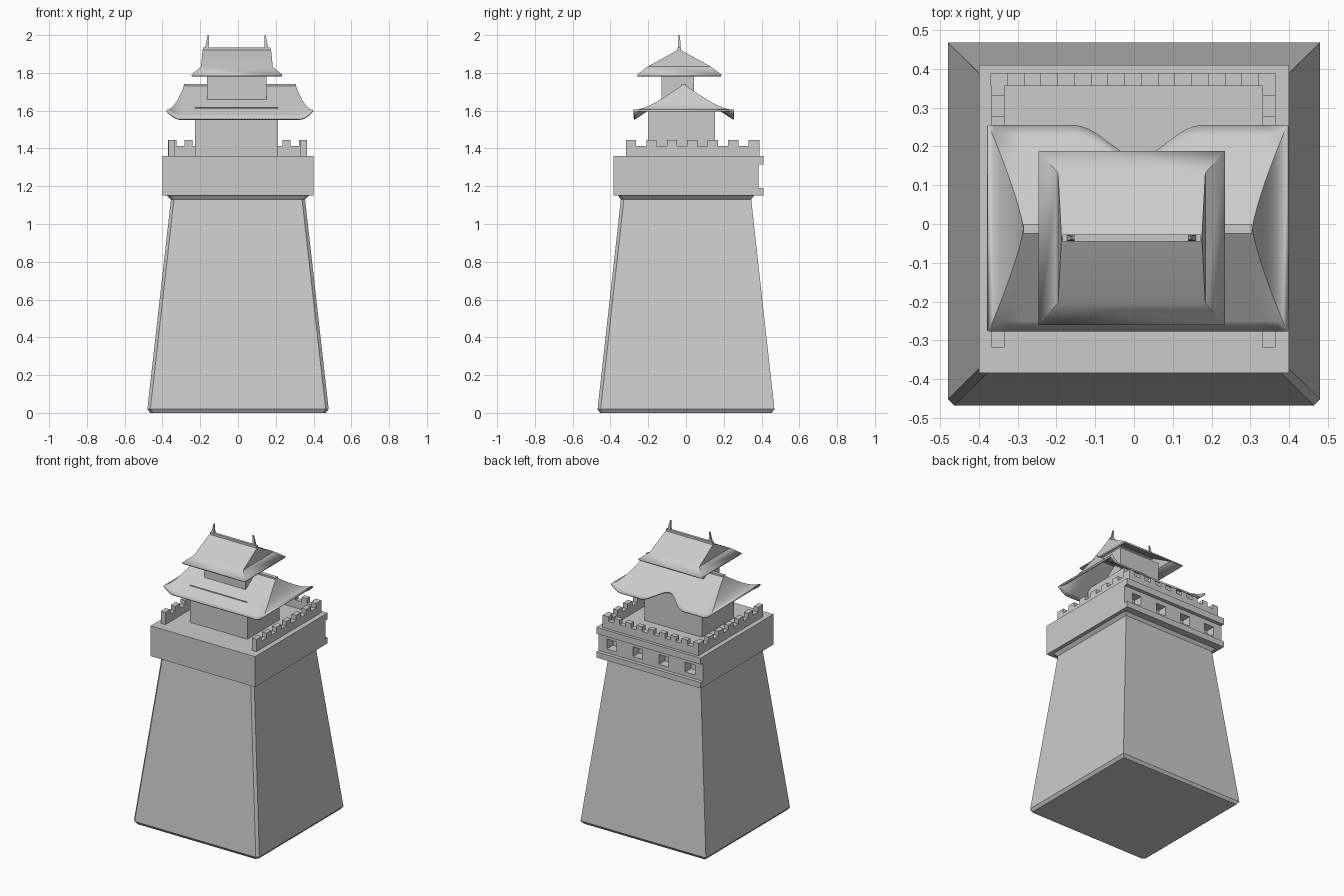
import bpy, bmesh, math

if "Cube" in bpy.data.objects:
    bpy.data.objects.remove(bpy.data.objects["Cube"])


def make(name, verts, faces):
    me = bpy.data.meshes.new(name)
    me.from_pydata(verts, [], faces)
    bm = bmesh.new()
    bm.from_mesh(me)
    bmesh.ops.remove_doubles(bm, verts=bm.verts, dist=0.0005)
    bmesh.ops.recalc_face_normals(bm, faces=bm.faces)
    bm.to_mesh(me)
    bm.free()
    ob = bpy.data.objects.new(name, me)
    bpy.context.collection.objects.link(ob)
    return ob


def box(name, x0, x1, y0, y1, z0, z1):
    v = [(x, y, z) for z in (z0, z1) for x, y in ((x0, y0), (x1, y0), (x1, y1), (x0, y1))]
    return make(name, v, loft_faces(2, 4))


def loft_faces(rings, n):
    f = [tuple(range(n))[::-1], tuple(range((rings - 1) * n, rings * n))]
    for r in range(rings - 1):
        for i in range(n):
            j = (i + 1) % n
            f.append((r * n + i, r * n + j, (r + 1) * n + j, (r + 1) * n + i))
    return f


def roof_finish(ob, angle):
    # thin the sheet downwards and smooth the curved slopes
    m = ob.modifiers.new("thickness", 'SOLIDIFY')
    m.thickness = 0.01
    m.offset = -1
    bpy.ops.object.select_all(action='DESELECT')
    ob.select_set(True)
    bpy.context.view_layer.objects.active = ob
    bpy.ops.object.shade_smooth_by_angle(angle=math.radians(angle))


# Tapered stone base: bevelled foot, flared top, front corners chamfered
verts = []
c = 0.016
for hx, hy, z in ((0.465, 0.455, 0), (0.48, 0.468, 0.02), (0.355, 0.345, 1.13), (0.375, 0.36, 1.15)):
    verts += [(-hx + c, -hy, z), (hx - c, -hy, z), (hx, -hy + c, z),
              (hx, hy, z), (-hx, hy, z), (-hx, -hy + c, z)]
make("stone_base", verts, loft_faces(4, 6))

# Platform block with four window recesses in the back
block = box("platform_block", -0.4, 0.4, -0.385, 0.385, 1.15, 1.36)
for i, x in enumerate((-0.3, -0.1, 0.1, 0.3)):
    cut = box("window_cutter_%d" % i, x - 0.037, x + 0.037, 0.32, 0.45, 1.217, 1.285)
    cut.hide_render = True
    cut.hide_set(True)
    m = block.modifiers.new("window", 'BOOLEAN')
    m.object = cut
    m.operation = 'DIFFERENCE'
    m.solver = 'EXACT'

# Back ledges above and below the windows
box("lower_ledge", -0.4, 0.4, 0.38, 0.41, 1.15, 1.19)
box("upper_ledge", -0.4, 0.4, 0.38, 0.41, 1.315, 1.36)


# Crenellated parapets on the back and both sides
def parapet(name, start, end, count, place):
    step = (end - start) / (2 * count - 1)
    pts = [(start, 1.355)]
    for i in range(count):
        a = start + 2 * i * step
        pts += [(a, 1.445), (a + step, 1.445)]
        if i < count - 1:
            pts += [(a + step, 1.413), (a + 2 * step, 1.413)]
    pts.append((end, 1.355))
    n = len(pts)
    v = [place(t, 0) + (z,) for t, z in pts] + [place(t, 0.034) + (z,) for t, z in pts]
    make(name, v, loft_faces(2, n))


parapet("back_parapet", -0.37, 0.365, 9, lambda t, d: (t, 0.356 + d))
parapet("left_parapet", -0.318, 0.385, 7, lambda t, d: (-0.368 + d, t))
parapet("right_parapet", -0.318, 0.385, 7, lambda t, d: (0.331 + d, t))

# Two storeys
box("lower_storey", -0.228, 0.212, -0.2, 0.153, 1.355, 1.618)
box("upper_storey", -0.165, 0.15, -0.13, 0.043, 1.62, 1.84)

# Lower hipped roof: upturned corners, scooped arch in the back eave
CX, RY, NU, NV = 0.01, -0.012, 48, 10


def roof_point(u, v, back):
    arch = abs(u * 0.385 / 0.165)
    if back and arch < 1:
        v *= 1 - 0.31 * math.cos(arch * math.pi / 2) ** 2
    x = CX + u * (0.295 + 0.09 * v ** 1.25)
    y = RY + v * (0.267 if back else -0.265)
    lift = max(0, (abs(u) - 0.84) / 0.16)
    return (x, y, 1.74 - 0.18 * v + 0.045 * lift ** 1.6 * v ** 4)


verts, faces = [], []
for back in (False, True):
    base = len(verts)
    for i in range(NU + 1):
        verts += [roof_point(-1 + 2 * i / NU, j / NV, back) for j in range(NV + 1)]
    for i in range(NU):
        for j in range(NV):
            a = base + i * (NV + 1) + j
            faces.append((a, a + NV + 1, a + NV + 2, a + 1))
half = (NU + 1) * (NV + 1)
for col in (0, NU * (NV + 1)):          # hip ends
    faces.append((col, col + 1, half + col + 1))
    for j in range(1, NV):
        a = col + j
        faces.append((a, a + 1, half + a + 1, half + a))
roof_finish(make("lower_roof", verts, faces), 35)
box("lower_ridge", -0.285, 0.305, -0.025, 0.0, 1.725, 1.742)

# Upper hip-and-gable roof
x0, x1, ry = -0.006, -0.006, -0.036
verts = [(x0 - 0.181, ry, 1.925), (x0 + 0.181, ry, 1.925)]
for hx, hy, z in ((0.19, 0.168, 1.833), (0.241, 0.224, 1.79)):
    verts += [(x0 - hx, ry - hy, z), (x0 + hx, ry - hy, z), (x0 + hx, ry + hy, z), (x0 - hx, ry + hy, z)]
faces = [(0, 1, 3, 2), (1, 0, 5, 4), (0, 2, 5), (1, 4, 3)]
faces += [(2 + i, 2 + (i + 1) % 4, 6 + (i + 1) % 4, 6 + i) for i in range(4)]
roof_finish(make("upper_roof", verts, faces), 35)
box("upper_ridge", -0.184, 0.173, ry - 0.009, ry + 0.009, 1.91, 1.935)

# Ridge horns, leaning towards the centre
for name, s, cx in (("left_horn", -1, -0.164), ("right_horn", 1, 0.15)):
    verts = []
    for off, hw, hy, z in ((0, 0.011, 0.008, 1.925), (-0.002, 0.008, 0.007, 1.955), (-0.007, 0.003, 0.003, 2.0)):
        x = cx + s * off
        verts += [(x - hw, ry - hy, z), (x + hw, ry - hy, z), (x + hw, ry + hy, z), (x - hw, ry + hy, z)]
    make(name, verts, loft_faces(3, 4))
